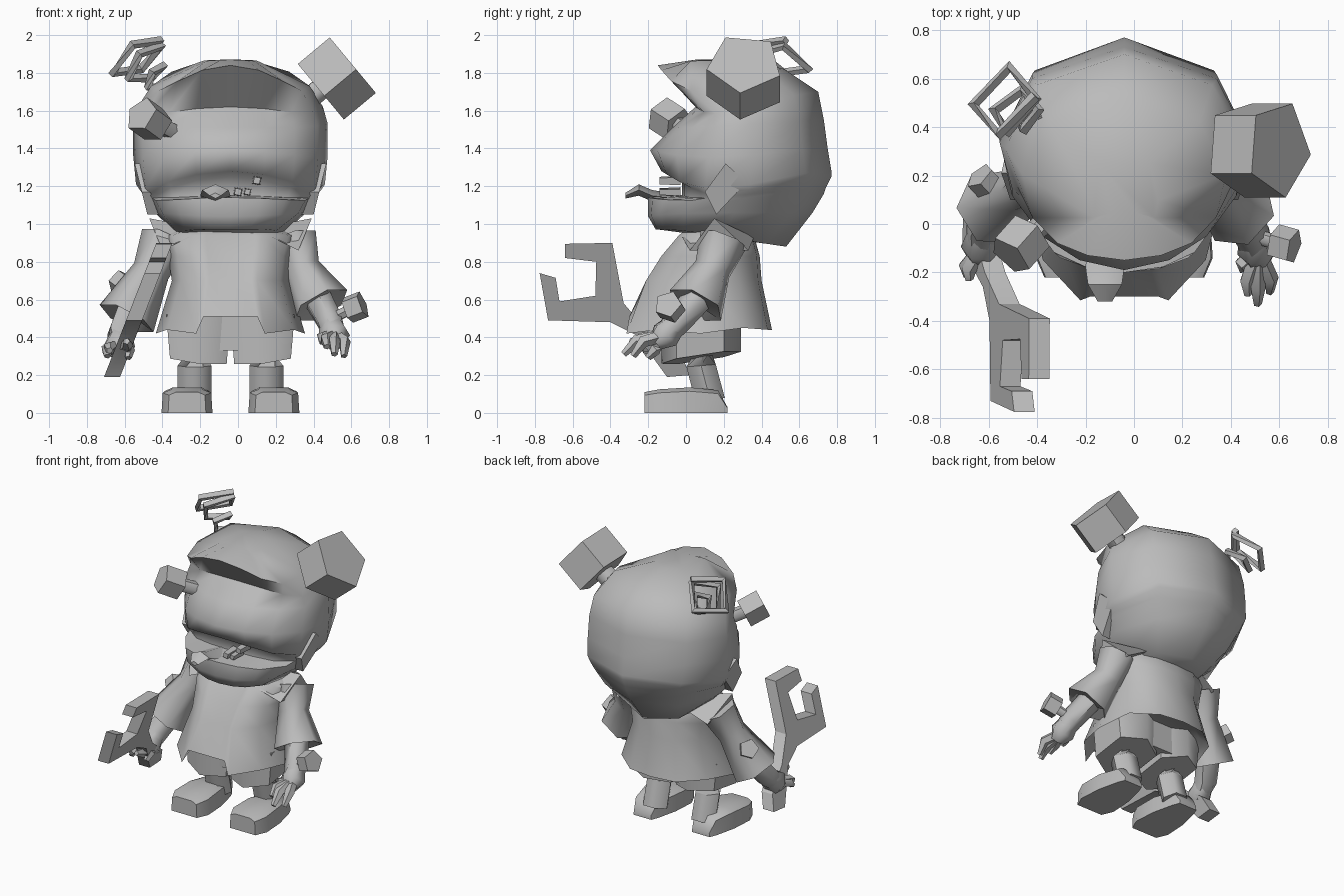
import bpy, bmesh, math
from mathutils import Vector

if "Cube" in bpy.data.objects:
    bpy.data.objects.remove(bpy.data.objects["Cube"])

CX = -0.04  # body centre line
grey = bpy.data.materials.new("plain_grey")
grey.diffuse_color = (0.5, 0.5, 0.5, 1)
grey.use_nodes = True
grey.node_tree.nodes["Principled BSDF"].inputs["Base Color"].default_value = grey.diffuse_color


def make(name, verts, faces, angle=60):
    me = bpy.data.meshes.new(name)
    me.from_pydata([tuple(v) for v in verts], [], faces)
    bm = bmesh.new()
    bm.from_mesh(me)
    bmesh.ops.recalc_face_normals(bm, faces=bm.faces)
    bm.to_mesh(me)
    bm.free()
    me.materials.append(grey)
    if angle:
        me.shade_smooth()
        me.set_sharp_from_angle(angle=math.radians(angle))
    ob = bpy.data.objects.new(name, me)
    bpy.context.collection.objects.link(ob)
    return ob


def loft(name, rings, angle=60):
    n = len(rings[0])
    verts = [v for r in rings for v in r]
    faces = [(i * n + j, i * n + (j + 1) % n, (i + 1) * n + (j + 1) % n, (i + 1) * n + j)
             for i in range(len(rings) - 1) for j in range(n)]
    faces += [tuple(range(n)), tuple(range(len(verts) - n, len(verts)))]
    return make(name, verts, faces, angle)


def tube(name, path, radii, sides=6, angle=60, turn=0.0):
    pts = [Vector(p) for p in path]
    rings = []
    for i, p in enumerate(pts):
        d = pts[min(i + 1, len(pts) - 1)] - pts[max(i - 1, 0)]
        q = d.to_track_quat('Z', 'Y')
        a = [turn + k * math.tau / sides for k in range(sides)]
        rings.append([p + q @ Vector((math.cos(t), math.sin(t), 0)) * radii[i] for t in a])
    return loft(name, rings, angle)


def slab(name, outline, x_of, thick, angle=30):
    """Side outline (y, z) thickened along x, with x following the height."""
    return loft(name, [[(x_of(z) + s * thick / 2, y, z) for y, z in outline]
                       for s in (-1, 1)], angle)


def bolt(name, base, head, axis, radius, depth, pin, turn=0.0):
    """Five-sided bolt head on a short pin."""
    h, a = Vector(head), Vector(axis).normalized()
    tube(name + "_head", [h - a * depth / 2, h + a * depth / 2], [radius] * 2, 5, 0, turn)
    tube(name + "_pin", [base, h], [pin] * 2, 6)


def mirrored(half):
    return half + [(-p[0], *p[1:]) for p in half[-2:0:-1]]


# Head: half outline as (width, depth), mirrored, stacked in tilted levels
outline = mirrored([(0, 0), (.36, .015), (.66, .06), (.9, .2), (1, .5), (.74, .85), (0, 1)])
# half width, front y, front z, back y, back z, droop and recess of the front towards the sides
levels = [(.27, -.16, .97, .53, .88, -.02, 0), (.40, -.20, 1.04, .67, 1.06, -.02, 0),
          (.44, -.20, 1.14, .73, 1.16, .03, .05), (.46, -.02, 1.15, .74, 1.19, .03, .05),
          (.48, -.02, 1.25, .77, 1.25, .14, .05), (.50, -.13, 1.28, .77, 1.28, .14, .12),
          (.515, -.19, 1.39, .75, 1.40, .06, .2), (.515, -.07, 1.51, .73, 1.55, 0, .17),
          (.49, .05, 1.62, .70, 1.70, .08, .1), (.42, -.15, 1.84, .52, 1.82, .2, .08),
          (.14, .05, 1.87, .32, 1.87, .01, 0)]
rings = []
for hw, yf, zf, yb, zb, droop, recess in levels:
    base = -.15
    rings.append([(CX + w * hw,
                   base + (yb - base) * d + (yf - base) * (1 - d) ** 4 + recess * w * w * (1 - d) ** 2,
                   zf + (zb - zf) * d - droop * w * w * (1 - d)) for w, d in outline])
loft("head", rings, 75)

# Ears
ear = [(.10, 1.17), (.21, 1.32), (.32, 1.22), (.16, 1.05)]
for s, n in ((1, "right"), (-1, "left")):
    slab(n + "_ear", ear, lambda z: CX + s * (.455 + .25 * (z - 1.25)), .07)

# Teeth and tongue
for i, (x, z, w) in enumerate([(.10, 1.23, .03), (.0, 1.17, .03), (.05, 1.17, .025)]):
    tube(f"tooth_{i}", [(x, -.03, z), (x, -.14, z)], [w, w * .8], 4, 0, .6)
tongue = [(y, CX - .08, z, w, t) for y, z, w, t in
          [(.0, 1.13, .07, .02), (-.18, 1.15, .08, .03), (-.25, 1.18, .07, .03), (-.32, 1.15, .03, .015)]]
loft("tongue", [[(x - w, y, z), (x, y, z + t), (x + w, y, z), (x, y, z - t)]
                for y, x, z, w, t in tongue], 50)

# Bolts in the head
bolt("big_bolt", (.30, .30, 1.60), (.515, .31, 1.78), (.77, 0, .64), .205, .22, .065,
     math.pi + .2)
bolt("face_bolt", (-.27, .10, 1.45), (-.47, -.085, 1.55), (-.58, -.65, .42), .10, .14, .045, .3)

# Square spring at the back of the head
n_up = Vector((-.56, .42, .71)).normalized()
u = Vector((.135, .02, .09)).normalized()
v = n_up.cross(u).normalized()
path = []
for i in range(13):
    t = min(i / 9, 1)
    c = Vector((-.40, .42, 1.72)).lerp(Vector((-.535, .51, 1.885)), t)
    r, a = .04 + .115 * t ** 1.3, i * math.pi / 2
    path.append(c + (u * math.cos(a) + v * math.sin(a)) * r)
tube("spring", path, [.024] * 13, 4, 40)

# Shirt: flared, with hem corners and a raised notch at the front; third value is the hem rise
outline = mirrored([(0, 0, .09), (.36, 0, .09), (.46, -.02, 0), (.85, .2, .02), (1, .5, .0),
                    (.85, .8, .03), (.45, .97, .02), (0, 1, .02)])
rings = []
for hw, yf, yb, z in [(.24, .02, .34, .98), (.36, -.03, .36, .94), (.33, -.12, .39, .83),
                      (.31, -.2, .40, .70), (.395, -.30, .455, .42), (.33, -.2, .38, .52)]:
    rings.append([(CX + w * hw, yf + (yb - yf) * d, z + (rise if z == .42 else 0))
                  for w, d, rise in outline])
loft("shirt", rings, 60)

# Shoulder points, shorts, legs and feet
for s, n in ((1, "right"), (-1, "left")):
    loft(n + "_shoulder", [[(CX + s * .22, -.02, .93), (CX + s * .22, .36, .93), (CX + s * .22, .2, .99)],
                           [(CX + s * .36, .02, .86), (CX + s * .36, .33, .86), (CX + s * .43, .15, 1.03)]], 50)
    x = CX + s * .17
    loft(n + "_shorts", [[(x + s * a * w, y, z + dz * a + (.15 * (y + .1) if dz else 0)) for a, y in
                          ((-1, -.05), (0, -.13), (1, -.05), (1, .2), (0, .29), (-1, .2))]
                         for w, z, dz in ((.15, .265, .015), (.17, .52, 0))], 60)
    x = CX + s * .19
    tube(n + "_leg", [(x, .10, .42), (x, .08, .25), (x, .13, .06)], [.095, .09, .09], 6)
    x = CX + s * .23
    loft(n + "_foot", [[(x - w, y, 0), (x + w, y, 0), (x + w * .95, y, h * .85),
                        (x + w * .6, y, h), (x - w * .6, y, h), (x - w * .95, y, h * .85)]
                       for y, w, h in ((-.22, .10, .11), (-.14, .135, .125), (.02, .125, .135),
                                       (.17, .09, .12), (.22, .07, .03))], 55)
loft("shorts_middle", [[(CX + a * .08, y, z) for a, y in ((-1, -.07), (1, -.07), (1, .24), (-1, .24))]
                       for z in (.33, .52)], 50)


# Arms: flared sleeve, forearm, hand and fingers
def arm(n, shoulder, elbow, cuff, wrist, hand, fingers):
    sh, e, c = Vector(shoulder), Vector(elbow), Vector(cuff)
    tube(n + "_sleeve", [sh, e, c, c.lerp(e, .2)], [.13, .10, .16, .09], 6, 60)
    tube(n + "_forearm", [c.lerp(e, .25), wrist, hand], [.08, .075, .065], 6)
    h = Vector(hand)
    tube(n + "_palm", [Vector(wrist), h, h + Vector((0, -.05, -.04))], [.06, .085, .05], 6)
    for i, (dx, dy, dz) in enumerate(fingers):
        m = h + Vector((dx * 1.1, dy * .7, dz * .3))
        tube(f"{n}_finger_{i}", [h, m, h + Vector((dx, dy, dz))], [.035, .033, .018], 5)


arm("right", (.30, .2, .92), (.34, .14, .76), (.44, .05, .57), (.49, -.05, .48), (.51, -.11, .41),
    [(-.04, -.18, -.06), (.0, -.22, -.10), (.05, -.17, -.11), (-.06, -.08, -.04)])
bolt("right_wrist_bolt", (.50, -.05, .50), (.62, -.085, .56), (.9, -.25, .35), .075, .09, .03)
arm("left", (-.39, .2, .92), (-.46, .14, .75), (-.59, .06, .50), (-.62, -.02, .42), (-.63, -.10, .35),
    [(-.05, -.13, -.02), (-.06, -.11, -.05), (.04, -.2, .03), (.05, -.1, -.06)])
bolt("left_wrist_bolt", (-.54, .08, .60), (-.61, .17, .68), (-.6, .65, .45), .065, .09, .03)

# Wrench held in the left hand
wrench = [(-.64, .895), (-.39, .90), (-.33, .58), (-.20, .43), (-.02, .30), (.02, .20),
          (-.10, .19), (-.26, .41), (-.40, .48), (-.73, .49), (-.775, .74), (-.69, .715),
          (-.67, .59), (-.48, .62), (-.475, .80), (-.64, .82)]
slab("wrench", wrench, lambda z: -.39 - .39 * (.9 - z), .085)
